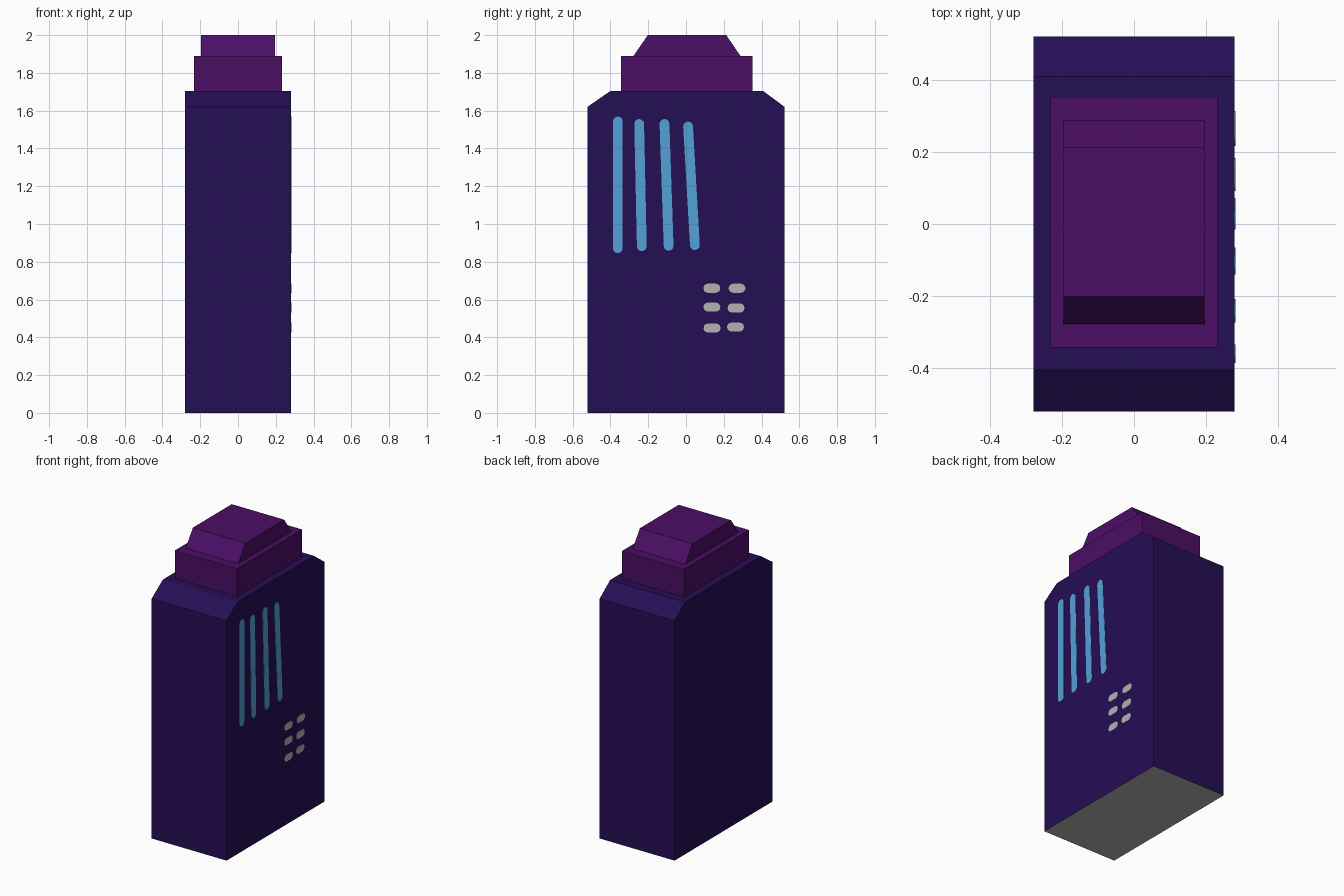
import bpy, bmesh, math

if "Cube" in bpy.data.objects:
    bpy.data.objects.remove(bpy.data.objects["Cube"])


def srgb(r, g, b):
    def lin(c):
        c /= 255
        return c / 12.92 if c <= 0.04045 else ((c + 0.055) / 1.055) ** 2.4
    return (lin(r), lin(g), lin(b), 1)


def material(name, rgb):
    m = bpy.data.materials.new(name)
    m.diffuse_color = srgb(*rgb)
    m.use_nodes = True
    m.node_tree.nodes["Principled BSDF"].inputs["Base Color"].default_value = m.diffuse_color
    return m


navy = material("dark_indigo", (37, 14, 85))
purple = material("purple", (76, 14, 102))
blue = material("sky_blue", (84, 161, 215))
grey = material("light_grey", (178, 178, 178))


def prism(name, profile, x0, x1, mats, underside=0):
    """Extrude a (y, z) profile from x0 to x1; downward faces get the underside slot."""
    bm = bmesh.new()
    face = bm.faces.new([bm.verts.new((x0, y, z)) for y, z in profile])
    out = bmesh.ops.extrude_face_region(bm, geom=[face])
    for v in out["geom"]:
        if isinstance(v, bmesh.types.BMVert):
            v.co.x = x1
    bmesh.ops.recalc_face_normals(bm, faces=bm.faces)
    for f in bm.faces:
        f.material_index = underside if f.normal.z < -0.9 else 0
    mesh = bpy.data.meshes.new(name)
    bm.to_mesh(mesh)
    bm.free()
    for m in mats:
        mesh.materials.append(m)
    ob = bpy.data.objects.new(name, mesh)
    bpy.context.collection.objects.link(ob)
    return ob


def capsule(a, b, r, steps=6):
    """Rounded bar outline around the segment a-b."""
    ang = math.atan2(b[1] - a[1], b[0] - a[0])
    pts = []
    for (cy, cz), start in ((b, ang - math.pi / 2), (a, ang + math.pi / 2)):
        for i in range(steps + 1):
            t = start + math.pi * i / steps
            pts.append((cy + r * math.cos(t), cz + r * math.sin(t)))
    return pts


# Main tower with chamfered front and back top edges, grey underside
prism("tower_body",
      [(-0.522, 0), (0.522, 0), (0.522, 1.62), (0.41, 1.703), (-0.402, 1.703), (-0.522, 1.62)],
      -0.28, 0.28, [navy, grey], underside=1)

# Upper block and tapered cap
prism("upper_block", [(-0.343, 1.703), (0.353, 1.703), (0.353, 1.89), (-0.343, 1.89)],
      -0.232, 0.232, [purple])
prism("roof_cap", [(-0.278, 1.89), (0.288, 1.89), (0.213, 2.0), (-0.202, 2.0)],
      -0.196, 0.196, [purple])

# Painted vertical stripes on the right side
stripes = [(-0.361, 1.543, -0.361, 0.872), (-0.248, 1.53, -0.234, 0.882),
           (-0.114, 1.53, -0.092, 0.884), (0.011, 1.516, 0.047, 0.888)]
for i, (y0, z0, y1, z1) in enumerate(stripes):
    prism(f"blue_stripe_{i + 1}", capsule((y0, z0), (y1, z1), 0.026), 0.279, 0.282, [blue])

# Painted small windows on the right side
windows = [(0.137, 0.66), (0.27, 0.66), (0.137, 0.56), (0.265, 0.555), (0.138, 0.449), (0.262, 0.454)]
for i, (y, z) in enumerate(windows):
    prism(f"small_window_{i + 1}", capsule((y - 0.021, z), (y + 0.021, z), 0.024), 0.279, 0.282, [grey])
